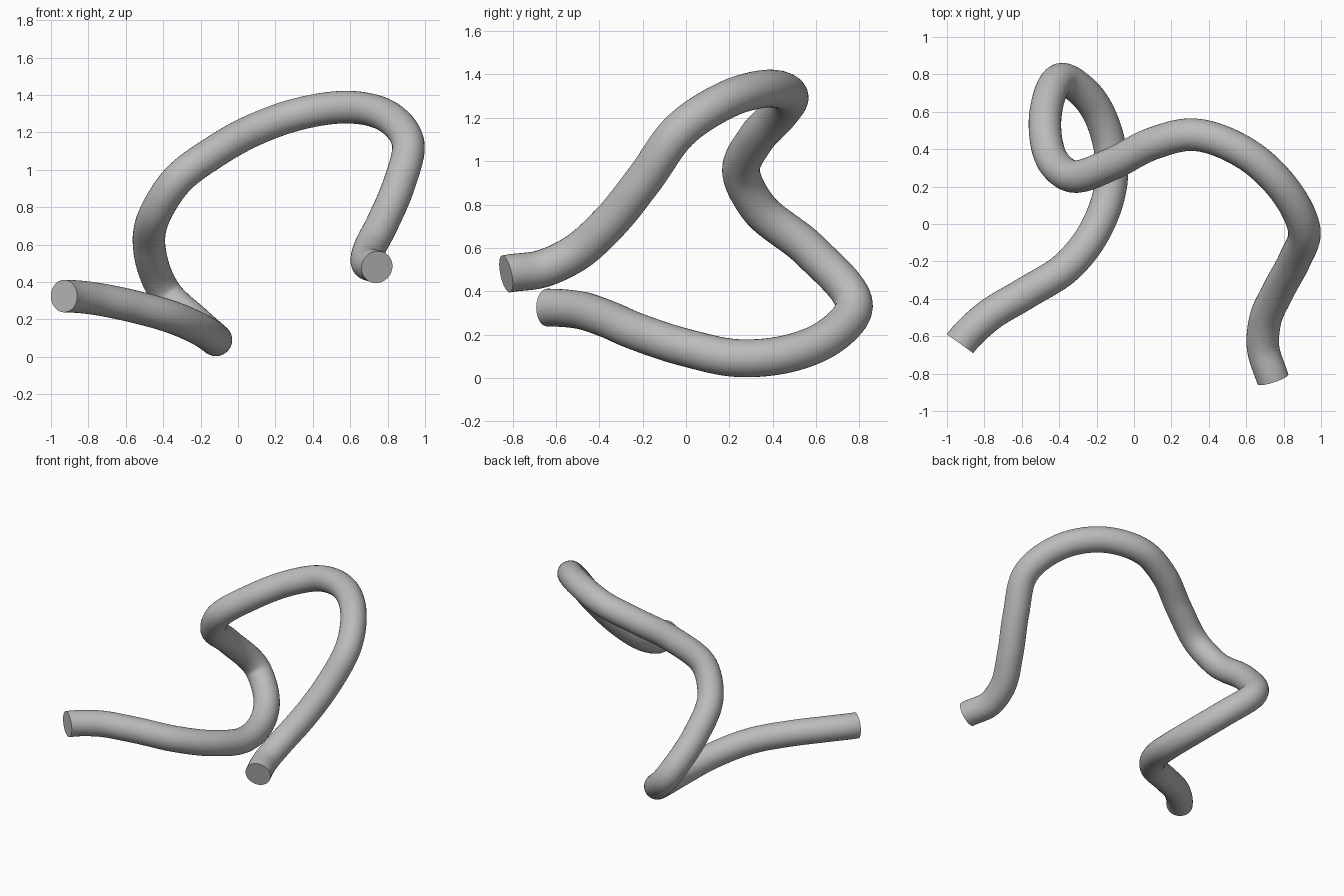
import bpy
from mathutils import Vector

cube = bpy.data.objects.get("Cube")
if cube:
    bpy.data.objects.remove(cube, do_unlink=True)

RADIUS = 0.087

# Grey material
grey = bpy.data.materials.new("plain grey")
grey.use_nodes = True
colour = (0.5, 0.5, 0.5, 1)
grey.diffuse_color = colour
grey.node_tree.nodes["Principled BSDF"].inputs["Base Color"].default_value = colour

# Centre line of the bent tube, from the low end to the high end
path = [Vector(p) for p in (
    (-.93, -.64, .325), (-.79, -.50, .315), (-.58, -.37, .275),
    (-.36, -.23, .215), (-.19, 0, .14), (-.12, .24, .092),
    (-.14, .46, .11), (-.23, .66, .19), (-.38, .775, .33),
    (-.475, .57, .59), (-.43, .33, .79), (-.33, .255, .94),
    (-.12, .32, 1.10), (.1, .43, 1.22), (.31, .478, 1.295),
    (.6, .375, 1.335), (.8, .19, 1.285), (.91, -.03, 1.14),
    (.86, -.19, .92), (.77, -.36, .71), (.70, -.52, .57),
    (.69, -.66, .505), (.743, -.83, .48))]
END_TANGENTS = {0: Vector((.58, .81, 0)), len(path) - 1: Vector((.3, -.93, -.2))}


def tangent(i):
    """Unit-speed direction of the path at point i."""
    if i in END_TANGENTS:
        return END_TANGENTS[i].normalized()
    back, ahead = path[i] - path[i - 1], path[i + 1] - path[i]
    a, b = back.length, ahead.length
    return (back / a * b + ahead / b * a) / (a + b)


curve = bpy.data.curves.new("bent_tube", "CURVE")
curve.dimensions = "3D"
curve.resolution_u = 10
curve.bevel_depth = RADIUS
curve.bevel_resolution = 14
curve.use_fill_caps = True
curve.twist_mode = "MINIMUM"
spline = curve.splines.new("BEZIER")
spline.bezier_points.add(len(path) - 1)
for i, (point, co) in enumerate(zip(spline.bezier_points, path)):
    point.handle_left_type = point.handle_right_type = "FREE"
    before = (co - path[max(i - 1, 0)]).length
    after = (path[min(i + 1, len(path) - 1)] - co).length
    point.co = co
    point.handle_left = co - tangent(i) * before / 3
    point.handle_right = co + tangent(i) * after / 3

# Turn the swept curve into a smooth mesh with flat, sharp-edged ends
tube = bpy.data.objects.new("bent_tube", curve)
bpy.context.collection.objects.link(tube)
curve.materials.append(grey)
bpy.ops.object.select_all(action="DESELECT")
tube.select_set(True)
bpy.context.view_layer.objects.active = tube
bpy.ops.object.convert(target="MESH")
bpy.ops.object.shade_smooth_by_angle()
